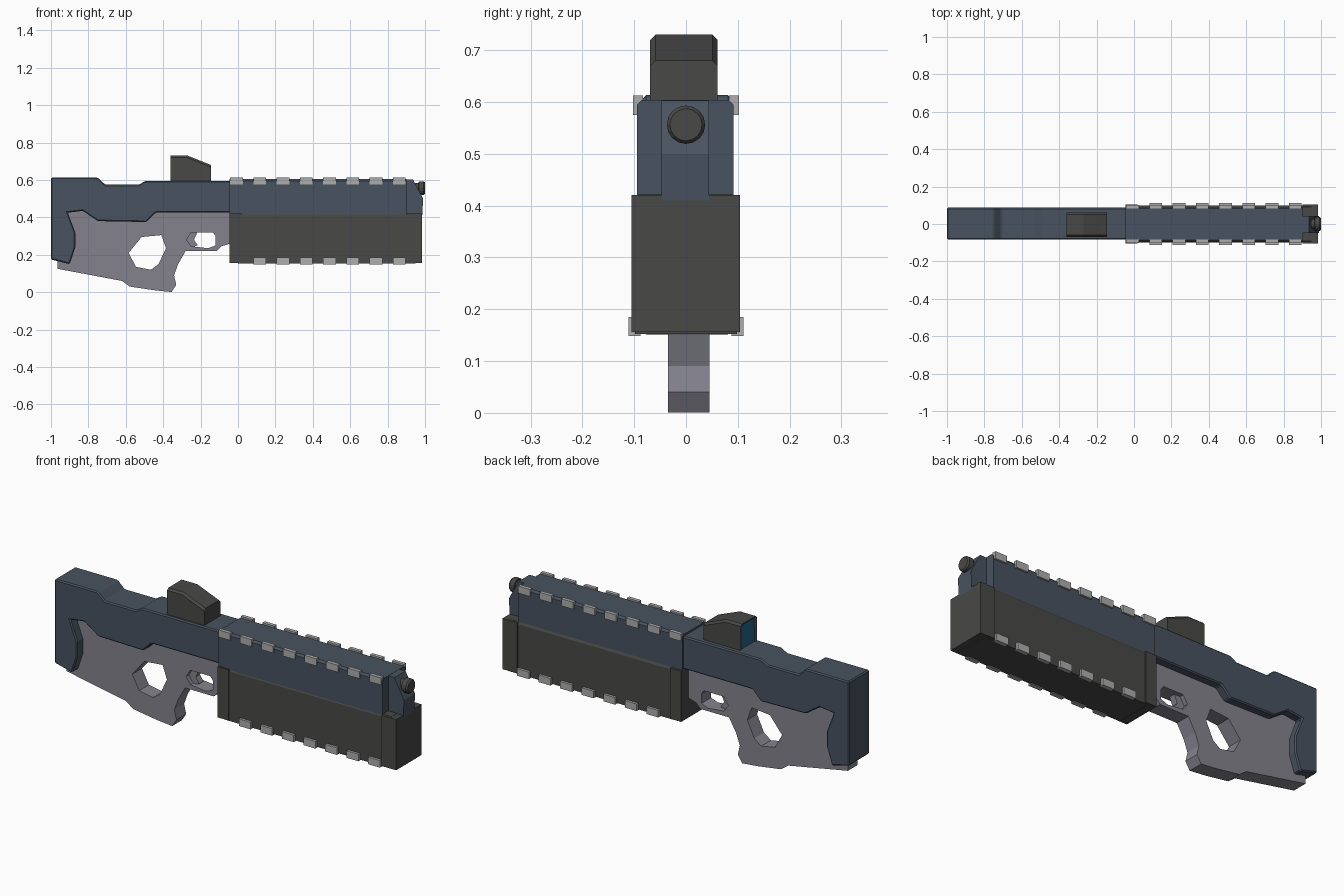
import bpy, bmesh, math
from mathutils import Vector

if "Cube" in bpy.data.objects:
    bpy.data.objects.remove(bpy.data.objects["Cube"])


def material(name, rgb):
    m = bpy.data.materials.new(name)
    m.diffuse_color = (*rgb, 1)
    m.use_nodes = True
    m.node_tree.nodes["Principled BSDF"].inputs["Base Color"].default_value = m.diffuse_color
    return m


BLUE = material("slate_blue", (0.065, 0.085, 0.115))
DARK = material("dark_grey", (0.065, 0.065, 0.063))
MAUVE = material("mauve_grey", (0.23, 0.225, 0.27))
LIGHT = material("light_grey", (0.42, 0.42, 0.42))
LENS = material("lens_blue", (0.02, 0.13, 0.27))


def finish(bm, name, mat, bevel=0):
    bmesh.ops.recalc_face_normals(bm, faces=bm.faces)
    me = bpy.data.meshes.new(name)
    bm.to_mesh(me)
    bm.free()
    me.materials.append(mat)
    ob = bpy.data.objects.new(name, me)
    bpy.context.collection.objects.link(ob)
    if bevel:
        b = ob.modifiers.new("bevel", 'BEVEL')
        b.width, b.segments, b.limit_method = bevel, 1, 'ANGLE'
    return ob


def prism(name, outline, lo, hi, mat, holes=(), axis='Y', bevel=0):
    """Extrude an outline: (x, z) points along Y, or (y, z) points along X."""
    bm = bmesh.new()
    edges = []
    for loop in (outline, *holes):
        vs = [bm.verts.new((u, lo, w) if axis == 'Y' else (lo, u, w)) for u, w in loop]
        if not holes:
            bm.faces.new(vs)
        else:
            edges += [bm.edges.new((vs[i - 1], vs[i])) for i in range(len(vs))]
    if holes:
        bmesh.ops.triangle_fill(bm, edges=edges, use_beauty=True)
    ext = bmesh.ops.extrude_face_region(bm, geom=bm.faces[:])
    step = Vector((0, hi - lo, 0) if axis == 'Y' else (hi - lo, 0, 0))
    moved = [g for g in ext["geom"] if isinstance(g, bmesh.types.BMVert)]
    bmesh.ops.translate(bm, verts=moved, vec=step)
    return finish(bm, name, mat, bevel)


def box(name, x0, x1, y0, y1, z0, z1, mat, bevel=0):
    return prism(name, [(x0, z0), (x1, z0), (x1, z1), (x0, z1)], y0, y1, mat, bevel=bevel)


# Upper shell: stock with butt hook, and fore section
prism("stock_shell", [
    (-1, 0.175), (-0.9, 0.15), (-0.87, 0.24), (-0.87, 0.32), (-0.91, 0.425),
    (-0.83, 0.435), (-0.75, 0.38), (-0.49, 0.375), (-0.44, 0.425), (-0.04, 0.425),
    (-0.04, 0.595), (-0.495, 0.595), (-0.53, 0.575), (-0.71, 0.575),
    (-0.75, 0.613), (-1, 0.613)], -0.083, 0.087, BLUE, bevel=0.006)
prism("fore_shell", [
    (-0.095, 0.41), (0.092, 0.41), (0.092, 0.594), (0.082, 0.604),
    (-0.085, 0.604), (-0.095, 0.594)], -0.045, 0.9, BLUE, axis='X')

# Sloped nose and muzzle
prism("nose", [(0.88, 0.41), (0.985, 0.41), (0.99, 0.5), (0.935, 0.603), (0.88, 0.603)],
      -0.047, 0.044, BLUE)
bm = bmesh.new()
rings = []
for x, r in ((0.93, 0.028), (0.965, 0.028), (0.967, 0.037), (0.992, 0.037), (1.0, 0.031)):
    rings.append([bm.verts.new((x, r * math.cos(a), 0.556 + r * math.sin(a)))
                  for a in (i * math.tau / 16 for i in range(16))])
for a, b in zip(rings, rings[1:]):
    for i in range(16):
        bm.faces.new((a[i - 1], a[i], b[i], b[i - 1]))
bm.faces.new(rings[0])
bm.faces.new(rings[-1])
finish(bm, "muzzle", DARK)

# Lower housing: slimmer middle between wider end caps
prism("lower_housing", [
    (-0.098, 0.152), (0.098, 0.152), (0.098, 0.41), (0.092, 0.421),
    (-0.092, 0.421), (-0.098, 0.41)], 0.0, 0.95, DARK, axis='X')
box("housing_rear_cap", -0.045, 0.018, -0.104, 0.104, 0.156, 0.42, DARK)
box("housing_front_cap", 0.9, 0.985, -0.105, 0.104, 0.156, 0.42, DARK)

# Grip with thumbhole and trigger opening
thumbhole = [(-0.515, 0.295), (-0.41, 0.305), (-0.385, 0.235), (-0.425, 0.15),
             (-0.465, 0.12), (-0.545, 0.135), (-0.585, 0.21)]
guard = [(-0.25, 0.32), (-0.135, 0.32), (-0.12, 0.3), (-0.12, 0.25),
         (-0.16, 0.235), (-0.25, 0.245), (-0.275, 0.28)]
prism("grip", [
    (-0.965, 0.125), (-0.62, 0.06), (-0.58, 0.03), (-0.445, 0.01), (-0.355, 0.001),
    (-0.33, 0.04), (-0.342, 0.09), (-0.32, 0.15), (-0.28, 0.22), (-0.115, 0.22),
    (-0.09, 0.245), (-0.04, 0.26), (-0.04, 0.45), (-0.43, 0.45), (-0.5, 0.42),
    (-0.74, 0.42), (-0.82, 0.46), (-0.96, 0.46)],
    -0.035, 0.045, MAUVE, holes=(thumbhole, guard))
prism("trigger", [(-0.28, 0.28), (-0.25, 0.24), (-0.215, 0.25), (-0.235, 0.28),
                  (-0.215, 0.325), (-0.25, 0.325)], -0.012, 0.022, MAUVE)

# Sight with recessed lens in the rear face
sight = prism("sight", [(-0.36, 0.585), (-0.145, 0.585), (-0.145, 0.68), (-0.27, 0.73),
                        (-0.36, 0.73)], -0.069, 0.061, DARK)
bm = bmesh.new()
bm.from_mesh(sight.data)
top = [e for e in bm.edges if all(v.co.z > 0.65 for v in e.verts)
       and abs(e.verts[0].co.y - e.verts[1].co.y) < 0.01]
bmesh.ops.bevel(bm, geom=top, offset=0.01, segments=1, affect='EDGES')
bm.normal_update()
rear = [min(bm.faces, key=lambda f: f.calc_center_median().x)]
bmesh.ops.inset_region(bm, faces=rear, thickness=0.012)
bmesh.ops.translate(bm, verts=rear[0].verts[:], vec=(0.008, 0, 0))
sight.data.materials.append(LENS)
rear[0].material_index = 1
bm.to_mesh(sight.data)
bm.free()

# Rail blocks along the four long edges
for side, s in (("left", 1), ("right", -1)):
    for i in range(8):
        x = -0.008 + i * 0.1243
        y0, y1 = sorted((s * 0.083, s * 0.102))
        box(f"upper_rail_{side}_{i}", x - 0.034, x + 0.034, y0, y1, 0.575, 0.612, LIGHT)
        if i:
            y0, y1 = sorted((s * 0.088, s * 0.111))
            box(f"lower_rail_{side}_{i}", x - 0.034, x + 0.034, y0, y1, 0.148, 0.185, LIGHT)
